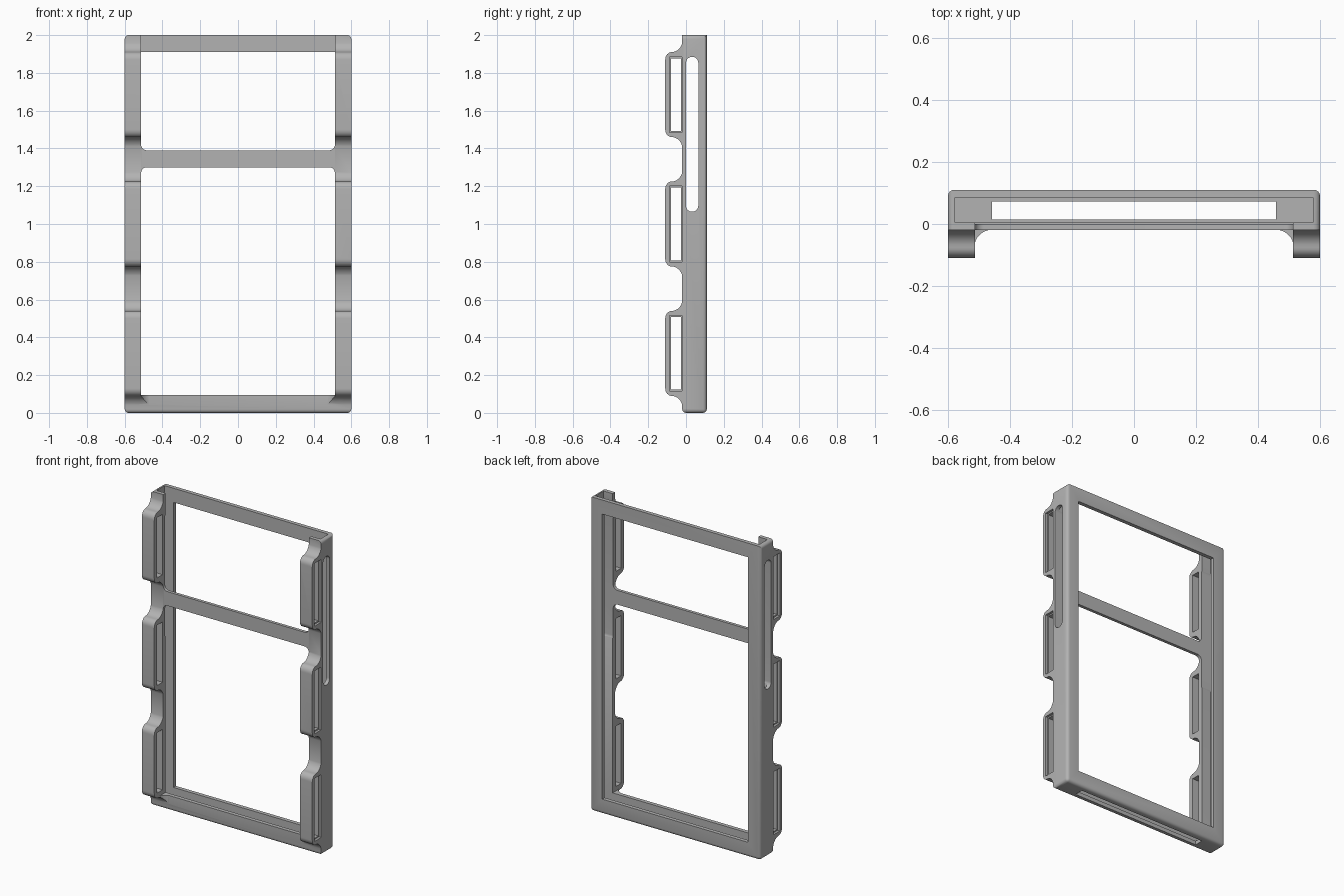
import bpy, bmesh, math
from mathutils import Vector

if "Cube" in bpy.data.objects:
    bpy.data.objects.remove(bpy.data.objects["Cube"])

grey = bpy.data.materials.new("grey plastic")
grey.diffuse_color = (0.45, 0.45, 0.45, 1)
grey.use_nodes = True
grey.node_tree.nodes["Principled BSDF"].inputs["Base Color"].default_value = grey.diffuse_color


def prism(name, pts, axis, lo, hi):
    """Extrude a 2D outline along an axis; pts hold the other two axes in order."""
    bm = bmesh.new()

    def place(p, h):
        c = list(p)
        c.insert("xyz".index(axis), h)
        return bm.verts.new(c)
    a = [place(p, lo) for p in pts]
    b = [place(p, hi) for p in pts]
    n = len(pts)
    bm.faces.new(a)
    bm.faces.new(b[::-1])
    for i in range(n):
        j = (i + 1) % n
        bm.faces.new((a[j], a[i], b[i], b[j]))
    bmesh.ops.recalc_face_normals(bm, faces=bm.faces)
    me = bpy.data.meshes.new(name)
    bm.to_mesh(me)
    bm.free()
    ob = bpy.data.objects.new(name, me)
    bpy.context.collection.objects.link(ob)
    me.materials.append(grey)
    return ob


def rect(u0, u1, v0, v1, r=(0, 0, 0, 0), seg=8):
    """Rectangle with a radius per corner: low-low, high-low, high-high, low-high."""
    pts = []
    corners = [(u0, v0, 1, 1), (u1, v0, -1, 1), (u1, v1, -1, -1), (u0, v1, 1, -1)]
    for k, (u, v, su, sv) in enumerate(corners):
        if r[k] == 0:
            pts.append((u, v))
            continue
        for i in range(seg + 1):
            t = math.pi * (1 + k / 2) + math.pi / 2 * i / seg
            pts.append((u + su * r[k] + r[k] * math.cos(t), v + sv * r[k] + r[k] * math.sin(t)))
    return pts


def apply_bool(target, tool, op):
    m = target.modifiers.new(op, 'BOOLEAN')
    m.operation, m.object, m.solver = op, tool, 'EXACT'
    bpy.context.view_layer.objects.active = target
    bpy.ops.object.modifier_apply(modifier=m.name)
    bpy.data.objects.remove(tool, do_unlink=True)


def clip_profile(zc):
    """Raised clip outline in y-z with S-shaped ends."""
    half = []
    for i in range(9):
        t = math.pi / 2 * i / 8
        half.append((-0.075 - 0.035 * math.cos(t), 0.185 + 0.04 * math.sin(t)))
    for i in range(1, 11):
        t = math.pi / 2 * i / 10
        half.append((-0.075 + 0.058 * math.sin(t), 0.295 - 0.07 * math.cos(t)))
    half.append((-0.005, 0.295))
    return [(y, zc + z) for y, z in half] + [(y, zc - z) for y, z in half[::-1]]


# Outer body with rounded bottom, back and top corner edges
frame = prism("holder_frame", rect(-0.6, 0.6, -0.02, 0.11), 'z', 0, 2)
bm = bmesh.new()
bm.from_mesh(frame.data)
edges = []
for e in bm.edges:
    p, q = e.verts[0].co, e.verts[1].co
    mid, d = (p + q) / 2, q - p
    if mid.z < 0.01 or (abs(d.z) > 1 and mid.y > 0.1) or (abs(d.y) > 0.1 and mid.z > 1.9):
        edges.append(e)
bmesh.ops.bevel(bm, geom=edges, offset=0.02, segments=4, profile=0.5, affect='EDGES')
bm.to_mesh(frame.data)
bm.free()

# Raised clips on both front rails
CENTRES = (0.315, 1.0, 1.685)
for zc in CENTRES:
    for lo, hi in ((-0.6, -0.513), (0.513, 0.6)):
        apply_bool(frame, prism("clip", clip_profile(zc), 'x', lo, hi), 'UNION')

# Curved gussets between the lowest clips and the bottom bar
for s in (-1, 1):
    arc = [(s * (0.455 + 0.06 * math.sin(t)), -0.075 + 0.057 * math.cos(t))
           for t in (math.pi / 2 * i / 8 for i in range(9))]
    outline = arc + [(s * 0.56, -0.075), (s * 0.56, -0.005), (s * 0.455, -0.005)]
    gusset = prism("gusset", outline, 'z', 0.01, 0.095)
    lo, hi = sorted((s * 0.4, s * 0.58))
    apply_bool(gusset, prism("gusset_limit", clip_profile(CENTRES[0]), 'x', lo, hi), 'INTERSECT')
    apply_bool(frame, gusset, 'UNION')

# Openings: pocket, front windows, back window, floor slot, side slots
r = 0.03
cuts = [
    prism("pocket", rect(-0.577, 0.577, 0.005, 0.085), 'z', 0.025, 2.1),
    prism("lower_window", rect(-0.513, 0.513, 0.095, 1.3, (0, 0, r, r)), 'y', -0.2, 0.04),
    prism("upper_window", rect(-0.513, 0.513, 1.39, 2.1, (r, r, 0, 0)), 'y', -0.2, 0.04),
    prism("back_window", rect(-0.513, 0.513, 0.095, 1.91), 'y', 0.04, 0.2),
    prism("floor_slot", rect(-0.457, 0.457, 0.015, 0.072), 'z', -0.1, 0.06),
    prism("side_slots", rect(0.0, 0.065, 1.065, 1.885, (0.032,) * 4), 'x', -0.7, 0.7),
]
# Strap slots through the clips, with a slightly wider outer mouth
for zc in CENTRES:
    cuts.append(prism("strap_slot", rect(-0.08, -0.027, zc - 0.192, zc + 0.192), 'x', -0.7, 0.7))
    for lo, hi in ((-0.7, -0.585), (0.585, 0.7)):
        cuts.append(prism("slot_mouth", rect(-0.087, -0.021, zc - 0.2, zc + 0.2), 'x', lo, hi))
for c in cuts:
    apply_bool(frame, c, 'DIFFERENCE')

# Smooth curves, keep sharp edges
bpy.ops.object.select_all(action='DESELECT')
frame.select_set(True)
bpy.context.view_layer.objects.active = frame
bpy.ops.object.shade_smooth_by_angle(angle=math.radians(30))
